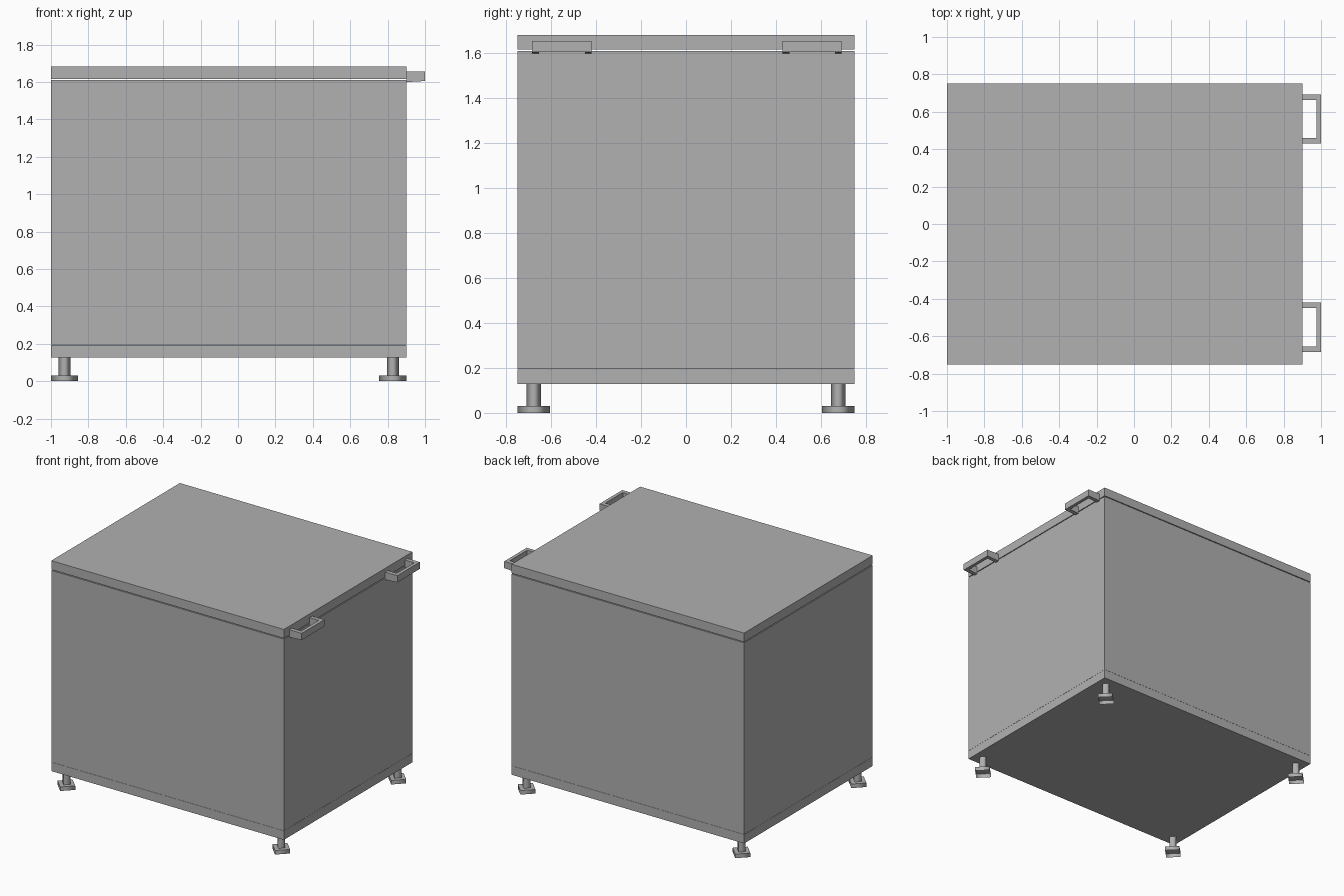
import bpy
import bmesh
from math import cos, sin, pi

if "Cube" in bpy.data.objects:
    bpy.data.objects.remove(bpy.data.objects["Cube"])

# Darker grey shared by every part
grey = bpy.data.materials.new("grey")
grey.diffuse_color = (0.44, 0.44, 0.44, 1)
grey.use_nodes = True
grey.node_tree.nodes["Principled BSDF"].inputs["Base Color"].default_value = grey.diffuse_color


def finish(name, bm):
    mesh = bpy.data.meshes.new(name)
    bm.to_mesh(mesh)
    bm.free()
    mesh.materials.append(grey)
    obj = bpy.data.objects.new(name, mesh)
    bpy.context.collection.objects.link(obj)
    return obj


def box(name, x, y, z):
    bm = bmesh.new()
    bmesh.ops.create_cube(bm, size=1)
    for v in bm.verts:
        v.co = [(a + b) / 2 + c * (b - a) for c, (a, b) in zip(v.co, (x, y, z))]
    return finish(name, bm)


def diamond_post(name, cx, cy, radius, z0, z1):
    # four-sided cylinder, corners on the axes, smooth sides, open underneath
    bm = bmesh.new()
    low, high = ([bm.verts.new((cx + radius * cos(i * pi / 2),
                                cy + radius * sin(i * pi / 2), z))
                  for i in range(4)] for z in (z0, z1))
    for i in range(4):
        j = (i + 1) % 4
        bm.faces.new((low[i], low[j], high[j], high[i])).smooth = True
    bm.faces.new(high)
    return finish(name, bm)


def handle(name, y0, y1):
    # U-shaped outline seen from above, extruded upwards
    t = 0.03
    outline = [(0.9, y0), (1.0, y0), (1.0, y1), (0.9, y1),
               (0.9, y1 - t), (0.975, y1 - t), (0.975, y0 + t), (0.9, y0 + t)]
    bm = bmesh.new()
    # underside drops slightly towards the cabinet
    face = bm.faces.new([bm.verts.new((x, y, 1.605 if x > 0.95 else 1.599))
                         for x, y in outline])
    top = bmesh.ops.extrude_face_region(bm, geom=[face])["geom"]
    for v in top:
        if isinstance(v, bmesh.types.BMVert):
            v.co.z = 1.655
    bmesh.ops.recalc_face_normals(bm, faces=bm.faces)
    return finish(name, bm)


# Cabinet: base slab, main body and lid with a narrow gap below it
X, Y = (-1.0, 0.9), (-0.75, 0.75)
box("base_slab", X, Y, (0.128, 0.194))
box("cabinet_body", X, Y, (0.195, 1.61))
box("lid", X, Y, (1.616, 1.682))

# Handles on the right side
handle("handle_front", -0.685, -0.42)
handle("handle_back", 0.43, 0.693)

# Feet under the corners
for side, cx in (("left", -0.9275), ("right", 0.8275)):
    for end, cy in (("front", -0.6775), ("back", 0.6775)):
        diamond_post(f"foot_pad_{end}_{side}", cx, cy, 0.0725, 0.0, 0.03)
        diamond_post(f"foot_stem_{end}_{side}", cx, cy, 0.032, 0.03, 0.13)
